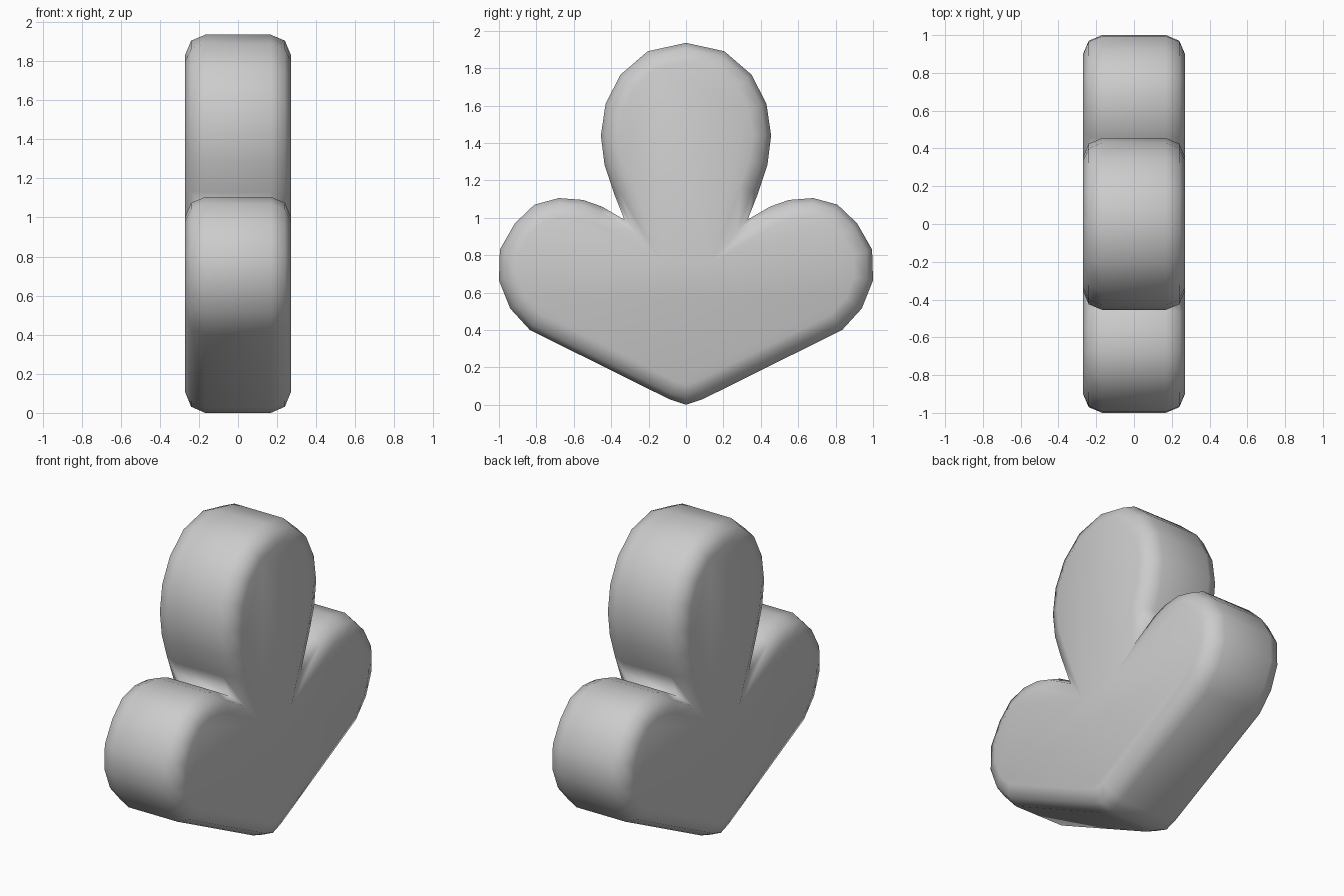
import bpy, bmesh
from mathutils import Vector

cube = bpy.data.objects.get("Cube")
if cube:
    bpy.data.objects.remove(cube)

# Half outline (y, z), from the bottom tip over the side lobe to the top
half = [(0, 0), (0.09, 0.03), (0.835, 0.4), (0.94, 0.515), (1, 0.665), (0.995, 0.83),
        (0.915, 0.97), (0.81, 1.07), (0.68, 1.105), (0.55, 1.095), (0.45, 1.06),
        (0.33, 0.99), (0.385, 1.13), (0.435, 1.28), (0.455, 1.44), (0.43, 1.61),
        (0.35, 1.765), (0.205, 1.89), (0, 1.935)]
outline = [Vector(p) for p in half + [(-y, z) for y, z in half[-2:0:-1]]]


def inset(points, d):
    """Move a counter-clockwise outline inward by d with mitred corners."""
    out = []
    for i, p in enumerate(points):
        a = (p - points[i - 1]).normalized()
        b = (points[(i + 1) % len(points)] - p).normalized()
        na, nb = Vector((-a.y, a.x)), Vector((-b.y, b.x))
        out.append(p + (na + nb) * d / (1 + na.dot(nb)))
    return out


# Rings across the thickness: (x, inset), rounding both rims
rim = [(0.27, 0.1), (0.24, 0.03), (0.168, 0)]
sections = [(-x, d) for x, d in rim] + rim[::-1]

bm = bmesh.new()
rings = [[bm.verts.new((x, p.x, p.y)) for p in inset(outline, d)] for x, d in sections]
n = len(outline)
for r, s in zip(rings, rings[1:]):
    for i in range(n):
        j = (i + 1) % n
        bm.faces.new((r[i], r[j], s[j], s[i]))
bm.faces.new(rings[0])
bm.faces.new(rings[-1])
bmesh.ops.recalc_face_normals(bm, faces=bm.faces)
for f in bm.faces:
    f.smooth = True

mesh = bpy.data.meshes.new("three_lobed_block")
bm.to_mesh(mesh)
bm.free()
body = bpy.data.objects.new("three_lobed_block", mesh)
bpy.context.collection.objects.link(body)

# Plain grey finish
grey = bpy.data.materials.new("plain grey")
grey.use_nodes = True
colour = (0.6, 0.6, 0.6, 1)
grey.diffuse_color = colour
grey.node_tree.nodes["Principled BSDF"].inputs["Base Color"].default_value = colour
mesh.materials.append(grey)
